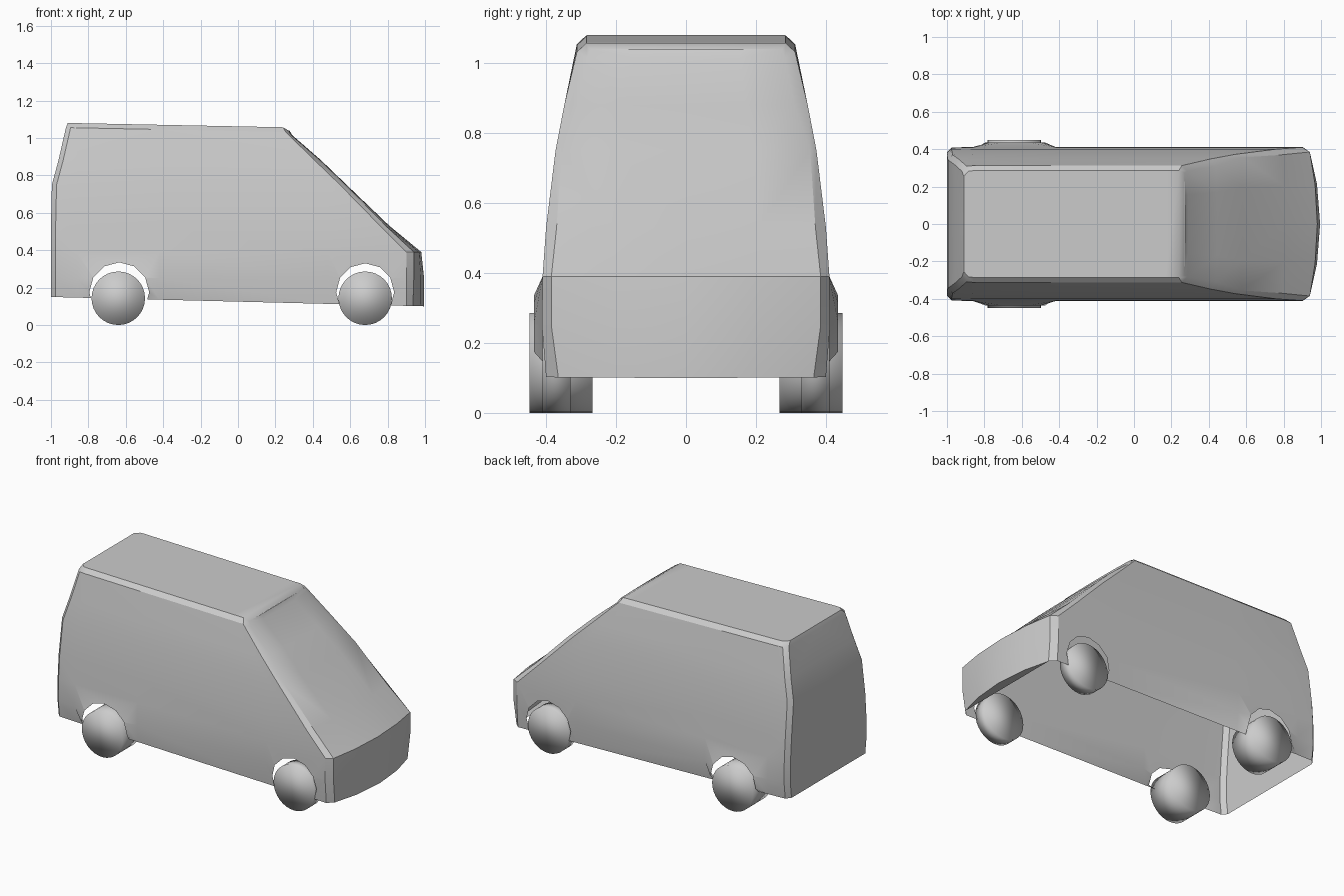
import bpy, bmesh, math
from mathutils import Matrix

cube = bpy.data.objects.get("Cube")
if cube:
    bpy.data.objects.remove(cube, do_unlink=True)

grey = bpy.data.materials.new("plain_grey")
grey.use_nodes = True
colour = (0.6, 0.6, 0.6, 1)
grey.diffuse_color = colour
grey.node_tree.nodes["Principled BSDF"].inputs["Base Color"].default_value = colour


def add_object(name, bm):
    mesh = bpy.data.meshes.new(name)
    bmesh.ops.recalc_face_normals(bm, faces=bm.faces)
    bm.to_mesh(mesh)
    bm.free()
    mesh.materials.append(grey)
    obj = bpy.data.objects.new(name, mesh)
    bpy.context.collection.objects.link(obj)
    return obj


def cylinder(name, x, y, z, radius, width, sides):
    bm = bmesh.new()
    place = Matrix.Translation((x, y, z)) @ Matrix.Rotation(math.pi / 2, 4, "X")
    bmesh.ops.create_cone(bm, cap_ends=True, segments=sides, radius1=radius,
                          radius2=radius, depth=width, matrix=place)
    return add_object(name, bm)


# Body levels: height, nose centre x, nose corner x, nose half width, side half width, tail x
LEVELS = [
    (0.12, 0.995, 0.935, 0.365, 0.40, -1.0),
    (0.25, 0.995, 0.94, 0.385, 0.412, -1.0),
    (0.39, 0.98, 0.94, 0.385, 0.41, -1.0),
    (0.53, 0.81, 0.79, 0.37, 0.40, -1.0),
    (0.75, 0.58, 0.575, 0.355, 0.373, -0.995),
    (0.88, 0.445, 0.44, 0.31, 0.348, -0.96),
    (1.03, 0.29, 0.285, 0.283, 0.312, -0.92),
    (1.06, 0.275, 0.27, 0.275, 0.285, -0.91),
]


def half_ring(level):
    z, nose, corner, nose_w, side_w, tail = LEVELS[level]
    pts = [(nose, 0), (nose - (nose - corner) * 0.3, nose_w * 0.55), (corner, nose_w)]
    for col, gap in ((0.9, 0.03), (0.48, 0.1), (-0.42, 0.2), (-0.86, 0.3)):
        pts.append((min(col, corner - gap), side_w))
    pts += [(tail + 0.025, side_w - 0.003), (tail, side_w - 0.03), (tail, 0)]
    out = []
    for i, (x, y) in enumerate(pts):
        h = z
        if level == 0:
            h = 0.125 - 0.025 * x          # sill rises towards the tail
        elif level >= 6:                   # roof falls towards the windscreen
            h = 1.04 if i < 3 else 1.062 - 0.02 * x
            h -= 0.025 if level == 6 else 0
        out.append((x, y, h))
    return out


bm = bmesh.new()
rings = []
for level in range(len(LEVELS)):
    left = [bm.verts.new(p) for p in half_ring(level)]
    right = [bm.verts.new((v.co.x, -v.co.y, v.co.z)) if v.co.y else v for v in left]
    rings.append((left, right))
for low, high in zip(rings, rings[1:]):
    for a, b in zip(low, high):
        for i in range(len(a) - 1):
            bm.faces.new((a[i], a[i + 1], b[i + 1], b[i]))
for left, right in (rings[0], rings[-1]):
    for i in range(len(left) - 1):
        loop = dict.fromkeys((left[i], left[i + 1], right[i + 1], right[i]))
        bm.faces.new(list(loop))
body = add_object("body_shell", bm)

# Wheel arches
ARCHES = ((-0.635, 0.16), (0.68, 0.155))
for x, radius in ARCHES:
    cutter = cylinder("arch_cutter", x, 0, 0.175, radius, 1.4, 12)
    cutter.hide_render = True
    mod = body.modifiers.new("arch", "BOOLEAN")
    mod.operation = "DIFFERENCE"
    mod.solver = "EXACT"
    mod.object = cutter
    bpy.context.view_layer.objects.active = body
    bpy.ops.object.modifier_apply(modifier=mod.name)
    bpy.data.objects.remove(cutter, do_unlink=True)

# Open underside, and flared lips on the rear arches
bm = bmesh.new()
bm.from_mesh(body.data)
inner = []
for f in bm.faces:
    c = f.calc_center_median()
    if abs(c.y) < 0.2 and c.z < 0.37 and -0.99 < c.x < 0.93 and abs(f.normal.y) < 0.5:
        inner.append(f)
bmesh.ops.delete(bm, geom=inner, context="FACES")
x, radius = ARCHES[0]
for v in bm.verts:
    reach = math.hypot(v.co.x - x, v.co.z - 0.175)
    if reach < radius + 0.01 and v.co.z > 0.16:
        v.co.y = math.copysign(0.435, v.co.y)
bm.to_mesh(body.data)
bm.free()

# Wheels
for side, sign in (("left", 1), ("right", -1)):
    for end, x, y, width in (("rear", -0.64, 0.358, 0.18), ("front", 0.68, 0.37, 0.08)):
        wheel = cylinder(f"{end}_{side}_wheel", x, sign * y, 0.143, 0.143, width, 32)
        wheel.data.shade_smooth()

bpy.ops.object.select_all(action="DESELECT")
body.select_set(True)
bpy.context.view_layer.objects.active = body
bpy.ops.object.shade_smooth_by_angle(angle=math.radians(33))
